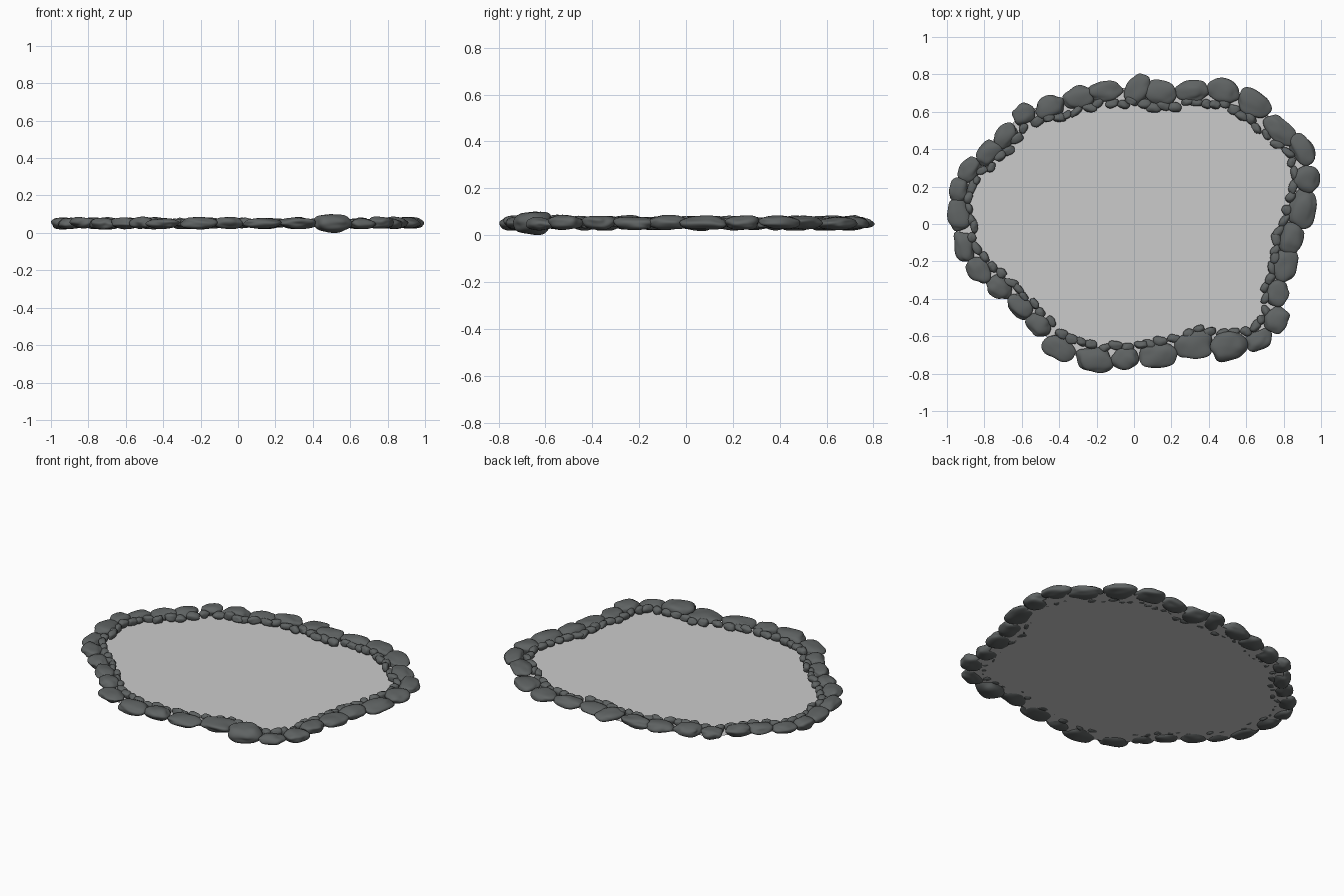
import bpy, bmesh, math, random
from mathutils import Vector, Matrix, noise

if "Cube" in bpy.data.objects:
    bpy.data.objects.remove(bpy.data.objects["Cube"])

random.seed(7)

# Border stones, clockwise from the back: x, y, length, width
STONES = [
    (.02, .72, .17, .13), (.14, .70, .17, .14), (.31, .71, .18, .12), (.48, .715, .18, .13),
    (.64, .64, .19, .14), (.78, .50, .20, .12), (.90, .40, .18, .12), (.925, .24, .14, .14),
    (.90, .08, .20, .15), (.84, -.08, .17, .13), (.81, -.22, .18, .13), (.77, -.37, .14, .12),
    (.76, -.51, .14, .13), (.67, -.62, .15, .11), (.51, -.655, .20, .16), (.32, -.65, .20, .15),
    (.13, -.70, .20, .14), (-.05, -.72, .15, .12), (-.21, -.725, .20, .14), (-.40, -.66, .18, .13),
    (-.51, -.54, .14, .11), (-.61, -.44, .15, .11), (-.72, -.34, .15, .12), (-.83, -.25, .15, .12),
    (-.91, -.12, .17, .11), (-.94, .05, .17, .12), (-.94, .18, .13, .10), (-.88, .29, .14, .11),
    (-.78, .38, .15, .11), (-.69, .47, .15, .11), (-.59, .59, .12, .11), (-.45, .63, .16, .12),
    (-.30, .68, .16, .12), (-.15, .71, .18, .11)]
PATH = [Vector((s[0], s[1], 0)) for s in STONES]
N = len(PATH)


def tangent(i):
    return (PATH[(i + 1) % N] - PATH[i - 1]).normalized()


def inward(t):
    return Vector((t.y, -t.x, 0))


def add_stone(bm, pos, size, yaw, detail):
    """Lumpy rounded pebble fitted to a box of the given size."""
    verts = bmesh.ops.create_icosphere(bm, subdivisions=detail, radius=1)["verts"]
    seed = Vector([random.uniform(-50, 50) for _ in range(3)])
    tilt = Matrix.Rotation(random.uniform(-.3, .3), 3, 'X') @ Matrix.Rotation(random.uniform(-.3, .3), 3, 'Y')
    for v in verts:
        d = v.co.normalized()
        p = Vector([math.copysign(abs(c) ** .88, c) for c in d]) * (1 + .22 * noise.noise(d * 1.2 + seed))
        v.co = tilt @ p
    lo = [min(v.co[k] for v in verts) for k in range(3)]
    hi = [max(v.co[k] for v in verts) for k in range(3)]
    rot = Matrix.Rotation(yaw, 3, 'Z')
    for v in verts:
        fit = Vector([((v.co[k] - lo[k]) / (hi[k] - lo[k]) - .5) * size[k] for k in range(3)])
        v.co = rot @ fit + pos


def finish(bm, name, color=None):
    for f in bm.faces:
        f.smooth = color is not None
    me = bpy.data.meshes.new(name)
    bm.to_mesh(me)
    bm.free()
    ob = bpy.data.objects.new(name, me)
    bpy.context.collection.objects.link(ob)
    if color:
        mat = bpy.data.materials.new(name)
        mat.diffuse_color = color
        mat.use_nodes = True
        mat.node_tree.nodes["Principled BSDF"].inputs["Base Color"].default_value = mat.diffuse_color
        me.materials.append(mat)
    return ob


STONE_GREY = (.115, .125, .125, 1)

# Large border stones
bm = bmesh.new()
for i, (x, y, l, w) in enumerate(STONES):
    t = tangent(i)
    yaw = math.atan2(t.y, t.x) + random.uniform(-.12, .12)
    if i == 0:
        yaw = math.radians(60)
    h = .1 if i == 14 else random.uniform(.055, .066)
    z = .05 if i == 14 else random.uniform(.049, .055)
    add_stone(bm, Vector((x, y, z)), (l * 1.03, w, h), yaw, 4)
finish(bm, "border_stones", STONE_GREY)

# Small pebbles following the inner side of the border
bm = bmesh.new()
inner = [PATH[i] + inward(tangent(i)) * (STONES[i][3] * .5 + .008) for i in range(N)]
for i in range(N):
    a, b = inner[i], inner[(i + 1) % N]
    count = max(1, round((b - a).length / .058))
    t = b - a
    for k in range(count):
        p = a.lerp(b, (k + random.uniform(.3, .7)) / count)
        p += inward(t.normalized()) * random.uniform(-.015, .008)
        p.z = random.uniform(.05, .058)
        size = (random.uniform(.055, .085), random.uniform(.038, .055), random.uniform(.038, .052))
        add_stone(bm, p, size, math.atan2(t.y, t.x) + random.uniform(-.5, .5), 3)
finish(bm, "inner_pebbles", STONE_GREY)

# Flat water sheet reaching under the border
bm = bmesh.new()
rim = [PATH[i] - inward(tangent(i)) * .012 + Vector((0, 0, .034)) for i in range(N)]
face = bm.faces.new([bm.verts.new(p) for p in reversed(rim)])
face.normal_update()
if face.normal.z < 0:
    face.normal_flip()
finish(bm, "water_surface")
